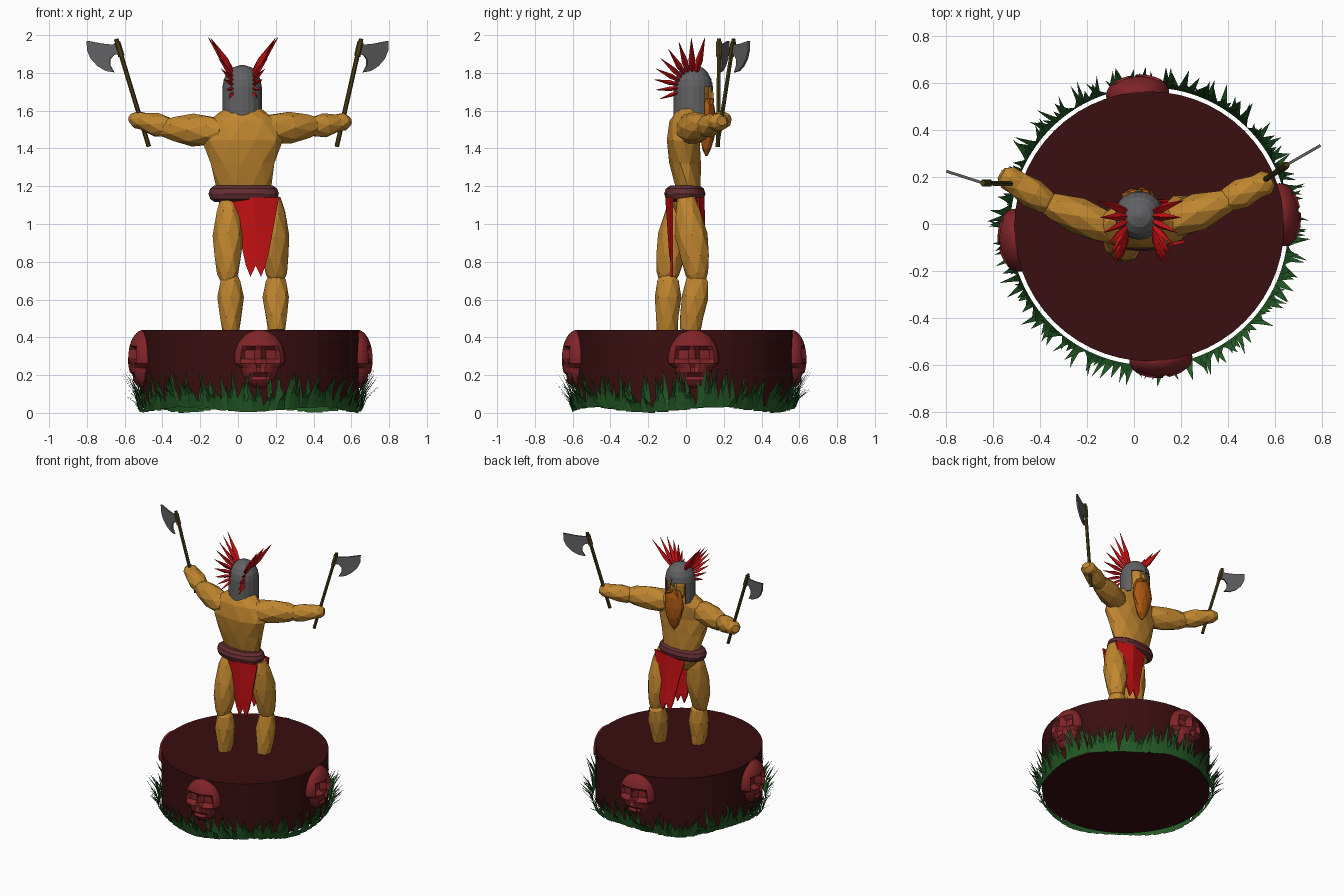
import bpy, bmesh, math, random
from mathutils import Vector

if "Cube" in bpy.data.objects:
    bpy.data.objects.remove(bpy.data.objects["Cube"])
random.seed(4)
V = Vector


def material(name, r, g, b):
    m = bpy.data.materials.new(name)
    lin = [((c / 255 + 0.055) / 1.055) ** 2.4 for c in (r, g, b)]
    m.diffuse_color = (*lin, 1)
    m.use_nodes = True
    m.node_tree.nodes["Principled BSDF"].inputs["Base Color"].default_value = m.diffuse_color
    return m


SKIN = material("tan skin", 192, 134, 47)
RED = material("bright red", 200, 17, 20)
BELT = material("belt leather", 98, 45, 50)
BASE = material("dark maroon", 58, 14, 16)
SKULL = material("skull red", 128, 36, 40)
GRASS = material("grass green", 36, 90, 38)
STEEL = material("steel grey", 98, 98, 100)
BEARD = material("ginger", 172, 88, 18)
WOOD = material("dark wood", 72, 62, 24)


def make(name, verts, faces, mat, thick=0):
    me = bpy.data.meshes.new(name)
    me.from_pydata([tuple(v) for v in verts], [], faces)
    bm = bmesh.new()
    bm.from_mesh(me)
    bmesh.ops.recalc_face_normals(bm, faces=bm.faces)
    bm.to_mesh(me)
    bm.free()
    me.materials.append(mat)
    ob = bpy.data.objects.new(name, me)
    bpy.context.collection.objects.link(ob)
    if thick:
        s = ob.modifiers.new("thickness", 'SOLIDIFY')
        s.thickness, s.offset = thick, 0
    return ob


def loft(name, rings, mat, sides=8, jitter=0.0):
    """Rings are (x, y, z, ra, rb); sections stand across the overall axis."""
    pts = [V(r[:3]) for r in rings]
    axis = (pts[-1] - pts[0]).normalized()
    ref = V((1, 0, 0)) if abs(axis.z) > 0.7 else V((0, 0, 1))
    a = (ref - axis * ref.dot(axis)).normalized()
    b = axis.cross(a)
    verts, faces = [], []
    for i, (p, r) in enumerate(zip(pts, rings)):
        for k in range(sides):
            t = 2 * math.pi * (k + 0.5 * (i % 2) * (jitter > 0)) / sides
            s = 1 + random.uniform(-jitter, jitter)
            verts.append(p + a * r[3] * s * math.cos(t) + b * r[4] * s * math.sin(t))
            if i:
                j, q = (i - 1) * sides, (k + 1) % sides
                c = [j + k, j + q, j + sides + q, j + sides + k]
                if not jitter:
                    faces.append(c)
                elif i % 2:
                    faces += [[c[0], c[1], c[3]], [c[1], c[2], c[3]]]
                else:
                    faces += [[c[0], c[1], c[2]], [c[0], c[2], c[3]]]
    faces += [list(range(sides)), list(range(len(verts) - sides, len(verts)))]
    return make(name, verts, faces, mat)


def limb(name, p, q, profile, sides=8):
    """Muscle shape between two points; profile rows are (fraction, ra, rb)."""
    p, q = V(p), V(q)
    return loft(name, [(*p.lerp(q, f), ra, rb) for f, ra, rb in profile], SKIN, sides, 0.04)


# Round pedestal
CX, CY, R = 0.065, -0.01, 0.575
loft("pedestal", [(CX, CY, 0.035, R, R), (CX, CY, 0.44, R, R)], BASE, 56)


# Four carved skulls: ellipsoids with pushed-in sockets and a narrow jaw
def skull(name, ang):
    bm = bmesh.new()
    bmesh.ops.create_uvsphere(bm, u_segments=28, v_segments=20, radius=1)
    out, side = V((math.cos(ang), math.sin(ang), 0)), V((-math.sin(ang), math.cos(ang), 0))
    verts = []
    for v in bm.verts:
        w, u, h = v.co.x * 0.082, v.co.y * 0.135, v.co.z * 0.155
        if w > 0:
            if 0.025 < abs(u) < 0.092 and -0.012 < h < 0.06:
                w *= 0.5                                    # eye socket
            elif abs(u) < 0.022 and -0.06 < h < -0.02:
                w *= 0.65                                   # nose hole
            elif abs(u) < 0.06 and -0.105 < h < -0.085:
                w *= 0.7                                    # mouth
        if h < -0.03:
            u *= 0.78
        verts.append(V((CX, CY, 0.285)) + out * (0.568 + w) + side * u + V((0, 0, h)))
    bm.verts.index_update()
    make(name, verts, [[v.index for v in f.verts] for f in bm.faces], SKULL)
    bm.free()


for n, deg in (("front", -85), ("right", 5), ("back", 95), ("left", 186)):
    skull(n + "_skull", math.radians(deg))

# Ring of grass blades leaning outwards
gv, gf = [], []
N = 230
for i in range(N):
    t = 2 * math.pi * (i + random.random()) / N
    out, side = V((math.cos(t), math.sin(t), 0)), V((-math.sin(t), math.cos(t), 0))
    c, z0 = V((CX, CY, 0)), 0.016 + 0.014 * math.sin(5 * t) + random.uniform(-0.002, 0.008)
    h, flare = random.uniform(0.08, 0.22), random.uniform(0.02, 0.10)
    lean, w = random.uniform(-0.05, 0.05), random.uniform(0.016, 0.024)
    n = len(gv)
    for r, s, z in ((0, -w, 0), (0, w, 0), (flare * 0.3, lean * 0.4 + w * 0.65, h * 0.5),
                    (flare * 0.3, lean * 0.4 - w * 0.65, h * 0.5), (flare, lean, h)):
        gv.append(c + out * (0.592 + r) + side * s + V((0, 0, max(0, z0 + z))))
    gf += [[n, n + 1, n + 2, n + 3], [n + 3, n + 2, n + 4]]
make("grass", gv, gf, GRASS)

# Torso with hips and neck
loft("torso", [(0.03, 0, 1.04, 0.08, 0.05), (0.03, 0, 1.11, 0.135, 0.075),
               (0.03, 0.01, 1.20, 0.148, 0.07), (0.025, -0.005, 1.32, 0.178, 0.085),
               (0.025, -0.015, 1.44, 0.215, 0.092), (0.025, 0, 1.54, 0.19, 0.088),
               (0.025, 0.01, 1.585, 0.13, 0.07), (0.03, 0.03, 1.64, 0.06, 0.06)], SKIN, 10, 0.02)

# Legs
THIGH = [(0, 0.04, 0.045), (0.18, 0.066, 0.07), (0.45, 0.08, 0.085), (0.7, 0.074, 0.08),
         (0.9, 0.055, 0.06), (1, 0.035, 0.04)]
CALF = [(0, 0.035, 0.035), (0.1, 0.056, 0.062), (0.4, 0.07, 0.07), (0.75, 0.06, 0.065), (1, 0.045, 0.055)]
limb("left_thigh", (-0.05, -0.03, 1.14), (-0.055, -0.105, 0.69), THIGH)
limb("right_thigh", (0.185, 0.0, 1.14), (0.205, 0.065, 0.69), THIGH)
limb("left_calf", (-0.04, -0.095, 0.73), (-0.038, -0.1, 0.435), CALF)
limb("right_calf", (0.2, 0.065, 0.73), (0.205, 0.02, 0.435), CALF)

# Arms
UPPER = [(0, 0.06, 0.06), (0.2, 0.082, 0.075), (0.5, 0.085, 0.078), (0.8, 0.068, 0.062), (1, 0.04, 0.04)]
FORE = [(0, 0.035, 0.035), (0.15, 0.055, 0.055), (0.4, 0.064, 0.064), (0.7, 0.048, 0.055),
        (0.88, 0.046, 0.052), (1, 0.025, 0.03)]
limb("left_upper_arm", (-0.08, -0.03, 1.49), (-0.40, 0.10, 1.505), UPPER)
limb("right_upper_arm", (0.12, -0.005, 1.5), (0.43, 0.11, 1.52), UPPER)
limb("left_forearm", (-0.345, 0.075, 1.505), (-0.565, 0.215, 1.56), FORE)
limb("right_forearm", (0.37, 0.09, 1.51), (0.59, 0.19, 1.545), FORE)

# Belt roll, following an ellipse
bpy.ops.mesh.primitive_torus_add(major_segments=26, minor_segments=10, major_radius=1, minor_radius=0.046)
belt = bpy.context.object
belt.name = "belt"
for v in belt.data.vertices:
    t, off = math.atan2(v.co.y, v.co.x), math.hypot(v.co.x, v.co.y) - 1
    v.co = (0.03 + (0.14 + off) * math.cos(t), -0.006 + (0.064 + off) * math.sin(t), 1.16 + v.co.z)
belt.data.materials.append(BELT)

# Loincloth panels, bulging along their middle line
ROWS = [(1.14, -0.045, 0.215), (1.0, -0.005, 0.19), (0.86, 0.025, 0.165), (0.78, 0.042, 0.145)]


def cloth(name, s, y0, y1):
    verts, faces = [], []
    for i, (z, a, b) in enumerate(ROWS):
        f = i / 3
        y = y0 + (y1 - y0) * f
        verts += [(a, y - s * 0.03 * (1 - f), z), ((a + b) / 2, y, z), (b, y - s * 0.03 * (1 - f), z)]
    for i in range(3):
        for k in range(2):
            j = 3 * i + k
            faces.append([j, j + 1, j + 4, j + 3])
    verts += [(0.066, y1, 0.72), (0.122, y1, 0.72)]
    faces += [[9, 10, 12], [10, 11, 13]]
    make(name, verts, faces, RED, 0.012)


cloth("front_loincloth", -1, -0.104, -0.075)
cloth("back_loincloth", 1, 0.092, 0.1)

# Head, nose and beard
HX, HY = 0.022, 0.037
loft("head", [(HX, HY, 1.58, 0.05, 0.05), (HX, HY, 1.63, 0.08, 0.085), (HX, HY, 1.70, 0.087, 0.09),
              (HX, HY, 1.77, 0.08, 0.08), (HX, HY, 1.81, 0.04, 0.04)], SKIN, 10)
loft("nose", [(HX, 0.125, 1.665, 0.022, 0.022), (HX, 0.132, 1.685, 0.016, 0.018),
              (HX, 0.122, 1.74, 0.009, 0.008)], SKIN, 6)
loft("beard", [(HX, 0.11, 1.665, 0.045, 0.025), (HX, 0.112, 1.62, 0.07, 0.04),
               (HX, 0.115, 1.54, 0.078, 0.042), (HX, 0.115, 1.46, 0.06, 0.036),
               (HX, 0.11, 1.40, 0.035, 0.025), (HX, 0.108, 1.36, 0.006, 0.006)], BEARD, 9, 0.06)
for s in (-1, 1):
    loft("moustache", [(HX, 0.138, 1.66, 0.014, 0.012), (HX + s * 0.03, 0.135, 1.65, 0.014, 0.014),
                       (HX + s * 0.06, 0.12, 1.60, 0.004, 0.004)], BEARD, 6)

# Helmet: domed shell with a face opening
S, prof = 20, [(1.57, 0.1), (1.65, 0.1), (1.725, 0.1), (1.765, 0.093), (1.8, 0.075), (1.825, 0.048), (1.838, 0.01)]
hv = [(HX + r * math.cos(2 * math.pi * k / S), HY + r * math.sin(2 * math.pi * k / S), z)
      for z, r in prof for k in range(S)]
hf = [[i * S + k, i * S + (k + 1) % S, (i + 1) * S + (k + 1) % S, (i + 1) * S + k]
      for i in range(len(prof) - 1) for k in range(S)
      if not (i < 2 and 2 <= k <= 7)]
hf.append(list(range((len(prof) - 1) * S, len(prof) * S)))
make("helmet", hv, hf, STEEL, 0.008)
loft("nose_guard", [(HX, 0.137, 1.69, 0.012, 0.006), (HX, 0.135, 1.75, 0.016, 0.006)], STEEL, 4)

# Two fans of crest spikes sweeping from brow to nape
for s in (-1, 1):
    for i in range(9):
        f = i / 8
        a = math.radians(76 + 124 * f)
        d, rad = V((0, math.cos(a), math.sin(a))), 0.27 - 0.085 * f
        c = V((HX + 0.005, 0.035, 1.725))
        p = c + d * 0.08 + V((s * 0.055, 0, 0))
        q = c + d * rad + V((s * (0.185 - 0.11 * f), 0, 0))
        w = 0.019 - 0.008 * f
        m = p.lerp(q, 0.35)
        loft("crest_spike", [(*p, w * 0.6, w * 0.6), (*m, w, w), (*q, 0.001, 0.001)], RED, 4)


# Axes: handle, socket and curved blade
BLADE = [(-0.01, 1.955), (0.02, 1.95), (0.07, 1.955), (0.145, 1.97), (0.143, 1.92), (0.125, 1.875),
         (0.09, 1.835), (0.05, 1.81), (0.01, 1.803), (0.03, 1.84), (0.03, 1.87), (0.012, 1.895), (-0.015, 1.9)]


def axe(side, p, q, tip):
    p, q = V(p), V(q)
    loft(side + "_axe_handle", [(*p, 0.012, 0.012), (*q, 0.012, 0.012)], WOOD, 6)
    a, b = p.lerp(q, 0.84), p.lerp(q, 0.97)
    loft(side + "_axe_socket", [(*a, 0.017, 0.017), (*b, 0.017, 0.017)], WOOD, 6)
    dx, dy = (tip[0] - q.x) / 0.145, (tip[1] - q.y) / 0.145
    verts = [(q.x + u * dx, q.y + u * dy, z) for u, z in BLADE]
    make(side + "_axe_blade", verts, [list(range(len(verts)))], STEEL, 0.012)


axe("left", (-0.472, 0.17, 1.41), (-0.645, 0.175, 1.98), (-0.8, 0.225))
axe("right", (0.523, 0.165, 1.41), (0.652, 0.253, 1.98), (0.795, 0.335))
